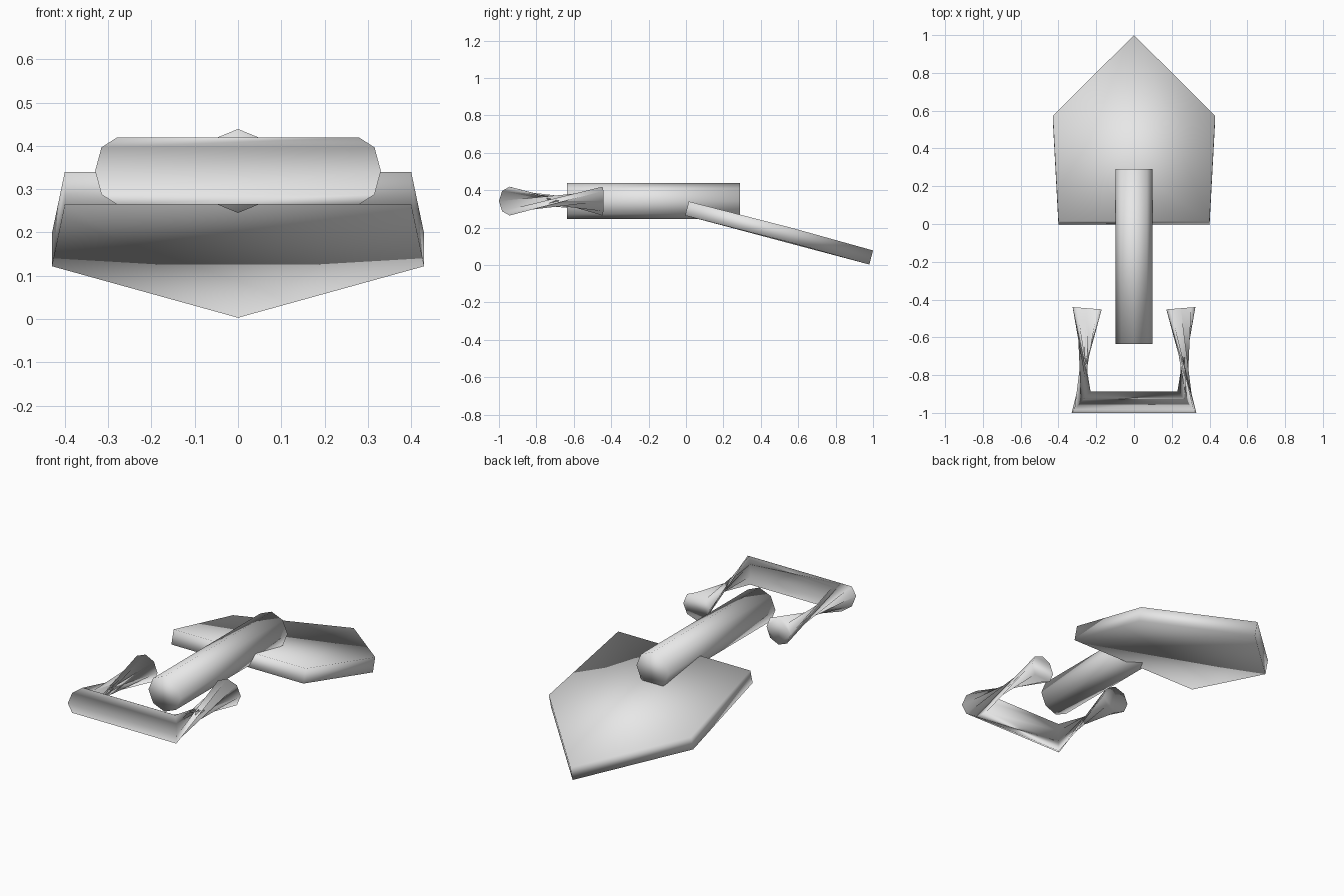
import bpy
import bmesh
from math import cos, sin, pi
from mathutils import Vector

cube = bpy.data.objects.get("Cube")
if cube:
    bpy.data.objects.remove(cube, do_unlink=True)

SIDES = 8
AXIS_Z = 0.342

grey = bpy.data.materials.new("light_grey")
grey.use_nodes = True
grey.diffuse_color = (0.8, 0.8, 0.8, 1)
grey.node_tree.nodes["Principled BSDF"].inputs["Base Color"].default_value = (0.8, 0.8, 0.8, 1)


def ring(center, across, up, turn=0.0):
    """Eight points around a centre, spanned by two vectors."""
    angles = [turn + 2 * pi * i / SIDES for i in range(SIDES)]
    return [Vector(center) + Vector(across) * cos(a) + Vector(up) * sin(a) for a in angles]


def loft(name, rings):
    """Skin a row of rings, cap both ends and shade smooth."""
    bm = bmesh.new()
    rows = [[bm.verts.new(p) for p in r] for r in rings]
    n = len(rows[0])
    for a, b in zip(rows, rows[1:]):
        for i in range(n):
            j = (i + 1) % n
            bm.faces.new((a[i], a[j], b[j], b[i]))
    bm.faces.new(rows[0][::-1])
    bm.faces.new(rows[-1])
    bmesh.ops.recalc_face_normals(bm, faces=bm.faces)
    for f in bm.faces:
        f.smooth = True
    mesh = bpy.data.meshes.new(name)
    bm.to_mesh(mesh)
    bm.free()
    mesh.materials.append(grey)
    obj = bpy.data.objects.new(name, mesh)
    bpy.context.collection.objects.link(obj)
    return obj


# Sloping five-sided blade
top = [Vector(p) for p in ((-0.4, 0.015, 0.34), (0.4, 0.015, 0.34),
                           (0.43, 0.572, 0.197), (0, 1.0, 0.078), (-0.43, 0.572, 0.197))]
drop = Vector((0, -0.02, -0.075))
loft("blade", [[p + drop for p in top], top])

# Straight shaft
loft("shaft", [ring((0, y, AXIS_Z), (0.097, 0, 0), (0, 0, 0.097)) for y in (-0.635, 0.29)])

# Grip: mitred crossbar whose two arms each make a half twist
up = (0, 0, 0.077)
loft("grip", [
    ring((-0.248, -0.446, AXIS_Z), (-0.077, 0.006, 0), up, pi),
    ring((-0.28, -0.943, AXIS_Z), (-0.05, -0.057, 0), up),
    ring((0.28, -0.943, AXIS_Z), (0.05, -0.057, 0), up),
    ring((0.248, -0.446, AXIS_Z), (0.077, 0.006, 0), up, pi),
])
